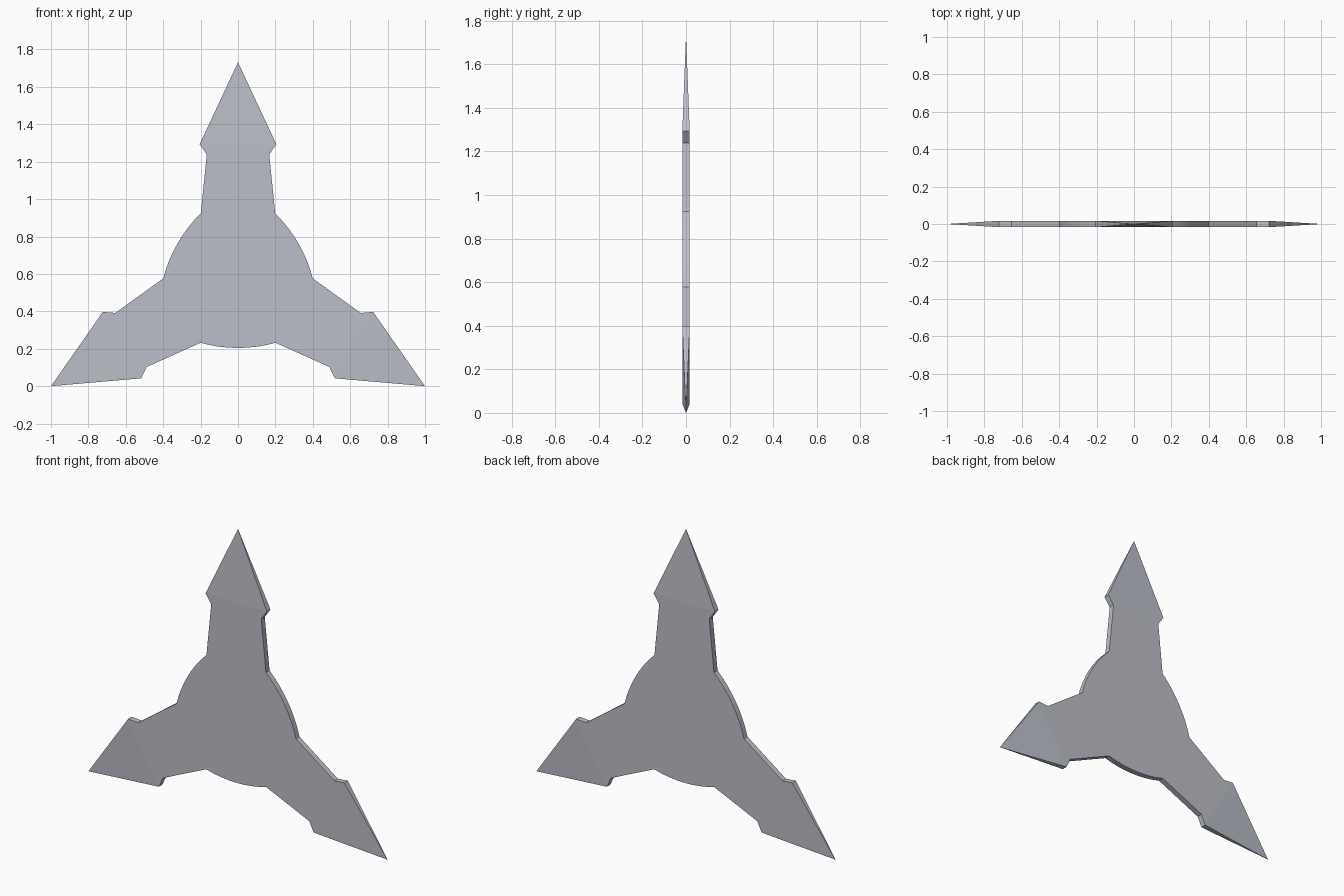
import bpy, bmesh, math

if "Cube" in bpy.data.objects:
    bpy.data.objects.remove(bpy.data.objects["Cube"])

T = 0.017          # half thickness
R = 1.1547         # tip radius
CZ = R / 2         # hub centre height

steel = bpy.data.materials.new("pale_steel")
steel.diffuse_color = (0.50, 0.52, 0.58, 1)
steel.use_nodes = True
steel.node_tree.nodes["Principled BSDF"].inputs["Base Color"].default_value = steel.diffuse_color


def turn(x, z, k):
    a = -k * 2 * math.pi / 3
    return (x * math.cos(a) - z * math.sin(a),
            CZ + x * math.sin(a) + z * math.cos(a))


# Outline of one third, clockwise: left arm edge, right arm edge, hub arc
arm = [(-0.199, 0.346), (-0.167, 0.661), (-0.205, 0.716),
       (0.205, 0.716), (0.167, 0.661), (0.199, 0.346)]
arc = []
N = 8
for i in range(1, N):
    a = math.radians(60 - 60 * i / N)
    t = abs(2 * i / N - 1)
    r = 0.373 + 0.026 * t * t
    arc.append((r * math.cos(a), r * math.sin(a)))
third = arm + arc

bm = bmesh.new()
front, back, tips = [], [], []
for k in range(3):
    for x, z in third:
        px, pz = turn(x, z, k)
        front.append(bm.verts.new((px, -T, pz)))
        back.append(bm.verts.new((px, T, pz)))
    px, pz = turn(0, R, k)
    tips.append(bm.verts.new((px, 0, pz)))

# Flat plate and its rim, leaving the blade roots open
n, m = len(front), len(third)
bm.faces.new(front)
bm.faces.new(back[::-1])
for i in range(n):
    j = (i + 1) % n
    if i % m == 2:
        # Blade tapering to a point
        tip = tips[i // m]
        for a, b in ((front[i], front[j]), (front[j], back[j]),
                     (back[j], back[i]), (back[i], front[i])):
            bm.faces.new((a, b, tip))
    else:
        bm.faces.new((front[i], front[j], back[j], back[i]))
bmesh.ops.recalc_face_normals(bm, faces=bm.faces)
bmesh.ops.triangulate(bm, faces=[f for f in bm.faces if len(f.verts) > 4])

me = bpy.data.meshes.new("throwing_star")
bm.to_mesh(me)
bm.free()
me.materials.append(steel)
star = bpy.data.objects.new("throwing_star", me)
bpy.context.collection.objects.link(star)
